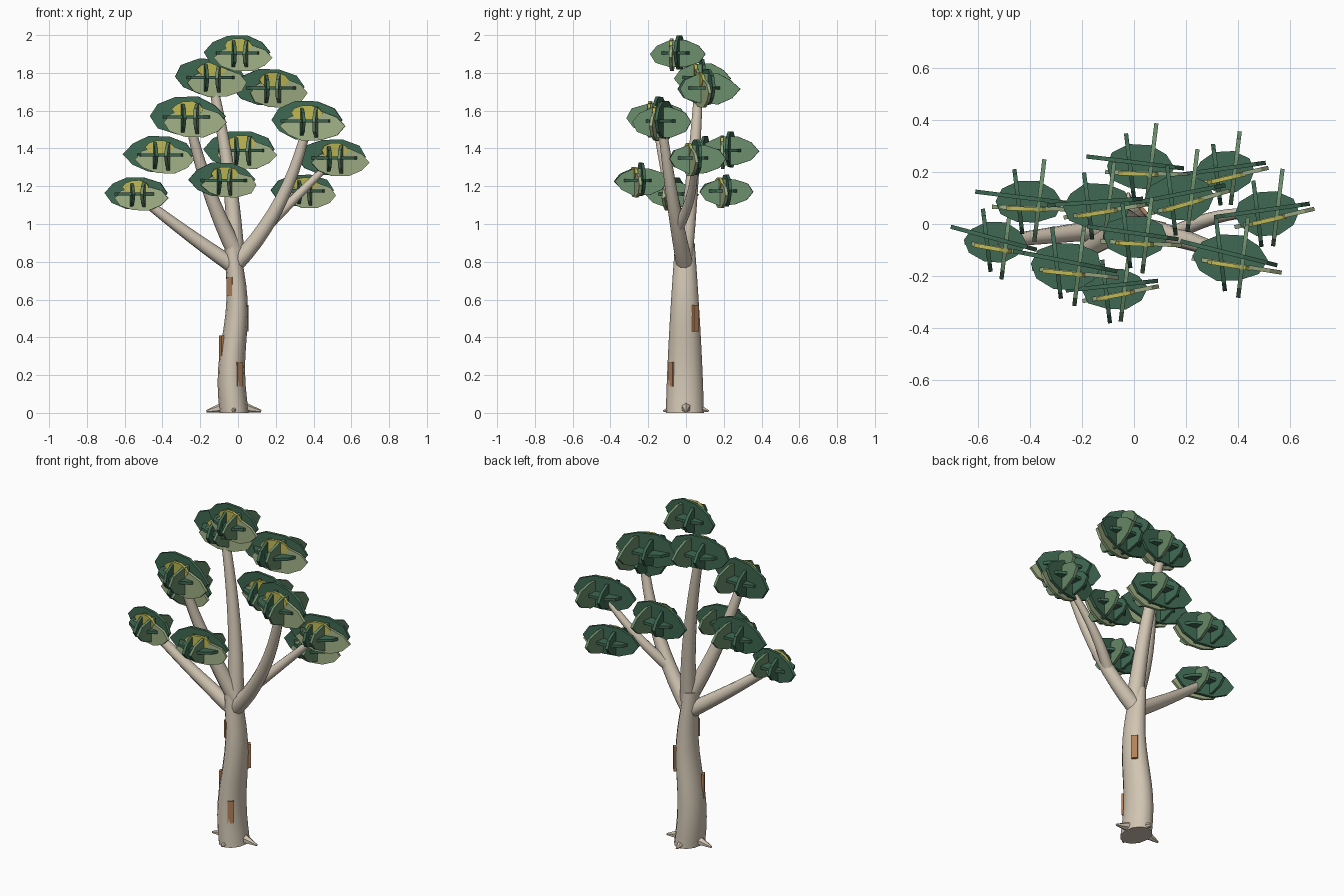
import bpy, bmesh, math, random
from mathutils import Vector, Matrix

if "Cube" in bpy.data.objects:
    bpy.data.objects.remove(bpy.data.objects["Cube"])

random.seed(4)


def material(name, rgb):
    m = bpy.data.materials.new(name)
    m.diffuse_color = (*rgb, 1)
    m.use_nodes = True
    m.node_tree.nodes["Principled BSDF"].inputs["Base Color"].default_value = m.diffuse_color
    return m


BARK = material("pale_bark", (0.64, 0.56, 0.45))
PEEL = material("peeling_bark", (0.46, 0.22, 0.10))
LEAVES = [material("leaf_dark", (0.05, 0.14, 0.085)), material("leaf_mid", (0.15, 0.27, 0.15)),
          material("leaf_light", (0.36, 0.44, 0.24)), material("leaf_yellow", (0.52, 0.48, 0.09))]
DARK, MID, LIGHT, YELLOW = range(4)


def finish(bm, name, mats, smooth=False):
    bmesh.ops.recalc_face_normals(bm, faces=bm.faces)
    me = bpy.data.meshes.new(name)
    bm.to_mesh(me)
    bm.free()
    for m in mats:
        me.materials.append(m)
    ob = bpy.data.objects.new(name, me)
    bpy.context.collection.objects.link(ob)
    if smooth:
        bpy.context.view_layer.objects.active = ob
        ob.select_set(True)
        bpy.ops.object.shade_smooth_by_angle(angle=math.radians(50))
        ob.select_set(False)


def tube(name, path, radii, sides=10, stretch=1.0, level=False):
    bm = bmesh.new()
    rings = []
    last = len(path) - 1
    for i, (q, r) in enumerate(zip(path, radii)):
        d = (path[min(i + 1, last)] - path[max(i - 1, 0)]).normalized()
        if level:
            d = Vector((0, 0, 1))
        v = d.cross(Vector((1, 0, 0))).normalized()
        u = v.cross(d)
        rings.append([bm.verts.new(q + r * (math.cos(a) * u + math.sin(a) * stretch * v))
                      for a in (math.tau * k / sides for k in range(sides))])
    for r, s in zip(rings, rings[1:]):
        for k in range(sides):
            j = (k + 1) % sides
            bm.faces.new((r[k], r[j], s[j], s[k]))
    bm.faces.new(rings[0])
    bm.faces.new(rings[-1])
    finish(bm, name, [BARK], True)


# Trunk: deeper than wide, swaying gently in x
def trunk_x(z):
    return -0.02 - 0.015 * math.sin(z * 8)


def trunk_r(z):
    return 0.077 - 0.043 * z ** 1.4


heights = [0.9 * i / 12 for i in range(13)]
tube("trunk", [Vector((trunk_x(z), -0.006, z)) for z in heights], [trunk_r(z) for z in heights],
     12, stretch=1.3, level=True)

# Foliage cluster centres and turn in degrees
CLUSTERS = {
    "top": (0.005, -0.05, 1.9, -6), "centre": (-0.14, 0.07, 1.77, 6), "upper_right": (0.18, 0.1, 1.715, 13),
    "left_mid": (-0.26, -0.16, 1.56, -9), "right_main": (0.37, -0.13, 1.54, -12),
    "left_back": (-0.41, 0.085, 1.36, -5), "back": (0.02, 0.22, 1.385, -5), "right_outer": (0.51, 0.04, 1.345, 10),
    "front": (-0.075, -0.25, 1.225, 8), "left_low": (-0.535, -0.07, 1.155, -13), "right_back": (0.35, 0.2, 1.17, 10)}

# Branches: name, parent, where along the parent (or trunk height), radius, bend in x and y
BRANCHES = [("left_low", None, 0.77, 0.044, -0.01, 0), ("right_main", None, 0.79, 0.046, 0.09, 0),
            ("centre", None, 0.83, 0.046, 0.05, 0.01), ("left_mid", None, 0.85, 0.046, -0.04, 0),
            ("right_outer", "right_main", 0.3, 0.032, 0, 0.06)]
paths = {}
for name, parent, t, r, bx, by in BRANCHES:
    start = paths[parent][round(t * 10)] if parent else Vector((-0.012, -0.008, t))
    end = Vector(CLUSTERS[name][:3])
    mid = (start + end) / 2 + Vector((bx, by, -abs(bx)))
    ts = [i / 10 for i in range(11)]
    paths[name] = [start * (1 - s) ** 2 + mid * 2 * s * (1 - s) + end * s * s for s in ts]
    tube(name + "_branch", paths[name], [r * (1 - 0.5 * s) for s in ts])

# Root spikes around the foot
for i in range(4):
    d = Matrix.Rotation(i * math.pi / 2, 3, 'Z') @ Vector((1, 0, 0))
    reach = 0.145 if i % 2 == 0 else 0.12
    base = Vector((-0.022, 0, 0.03))
    tube(f"root_{i + 1}", [base + d * 0.05, base + d * reach - Vector((0, 0, 0.021))], [0.03, 0.006], 6)

# Peeling bark patches lying on the trunk: angle, height, length
for i, (deg, z, h) in enumerate([(205, 0.34, 0.14), (230, 0.67, 0.1), (305, 0.205, 0.13), (40, 0.5, 0.14)]):
    a = math.radians(deg)
    r = trunk_r(z)
    spot = (trunk_x(z) + r * math.cos(a), r * 1.3 * math.sin(a), z)
    bm = bmesh.new()
    bmesh.ops.create_cube(bm, size=1, matrix=Matrix.Translation(spot) @ Matrix.Rotation(a, 4, 'Z')
                          @ Matrix.Diagonal((0.014, 0.035, h, 1)))
    finish(bm, f"bark_patch_{i + 1}", [PEEL])


def plate(bm, centre, turn, a, b, mat, flat=False, thick=0.016, sides=10):
    # Irregular leafy polygon with slightly pointed ends, upright unless flat
    mx = Matrix.Translation(centre) @ Matrix.Rotation(math.radians(turn), 4, 'Z')
    if not flat:
        mx = mx @ Matrix.Rotation(math.pi / 2, 4, 'X')
    prof = []
    for k in range(sides):
        t = math.tau * k / sides
        r = random.uniform(0.92, 1.03)
        if k % 5 == 0 and not flat:
            r += 0.06
        prof.append((a * r * math.cos(t), b * r * math.sin(t)))
    lo, hi = ([bm.verts.new(mx @ Vector((x, y, s * thick / 2))) for x, y in prof] for s in (-1, 1))
    faces = [bm.faces.new(lo[::-1]), bm.faces.new(hi)]
    for k in range(sides):
        j = (k + 1) % sides
        faces.append(bm.faces.new((lo[k], lo[j], hi[j], hi[k])))
    for f in faces:
        f.material_index = mat


# Foliage clusters of crossing plates, largest at mid height
for name, (x, y, z, turn) in CLUSTERS.items():
    bm = bmesh.new()
    s = 1.1 - 0.4 * abs(z - 1.6)
    rot = Matrix.Rotation(math.radians(turn), 3, 'Z')

    def at(dx, dy, dz):
        return Vector((x, y, z)) + rot @ Vector((dx, dy, dz)) * s

    plate(bm, at(-0.01, 0.015, 0.01), turn - 2, 0.178 * s, 0.099 * s, DARK)
    plate(bm, at(0.028, -0.022, -0.02), turn + 3, 0.15 * s, 0.076 * s, LIGHT)
    plate(bm, at(0, -0.027, 0.045), turn + 3, 0.075 * s, 0.04 * s, YELLOW)
    plate(bm, at(-0.035, 0, 0), 97, 0.125 * s, 0.075 * s, DARK)
    plate(bm, at(0.045, 0.01, 0), 83, 0.147 * s, 0.08 * s, MID)
    plate(bm, at(0, 0, 0.005), turn * 0.3, 0.132 * s, 0.088 * s, DARK, flat=True)
    finish(bm, name + "_leaf_cluster", LEAVES)
